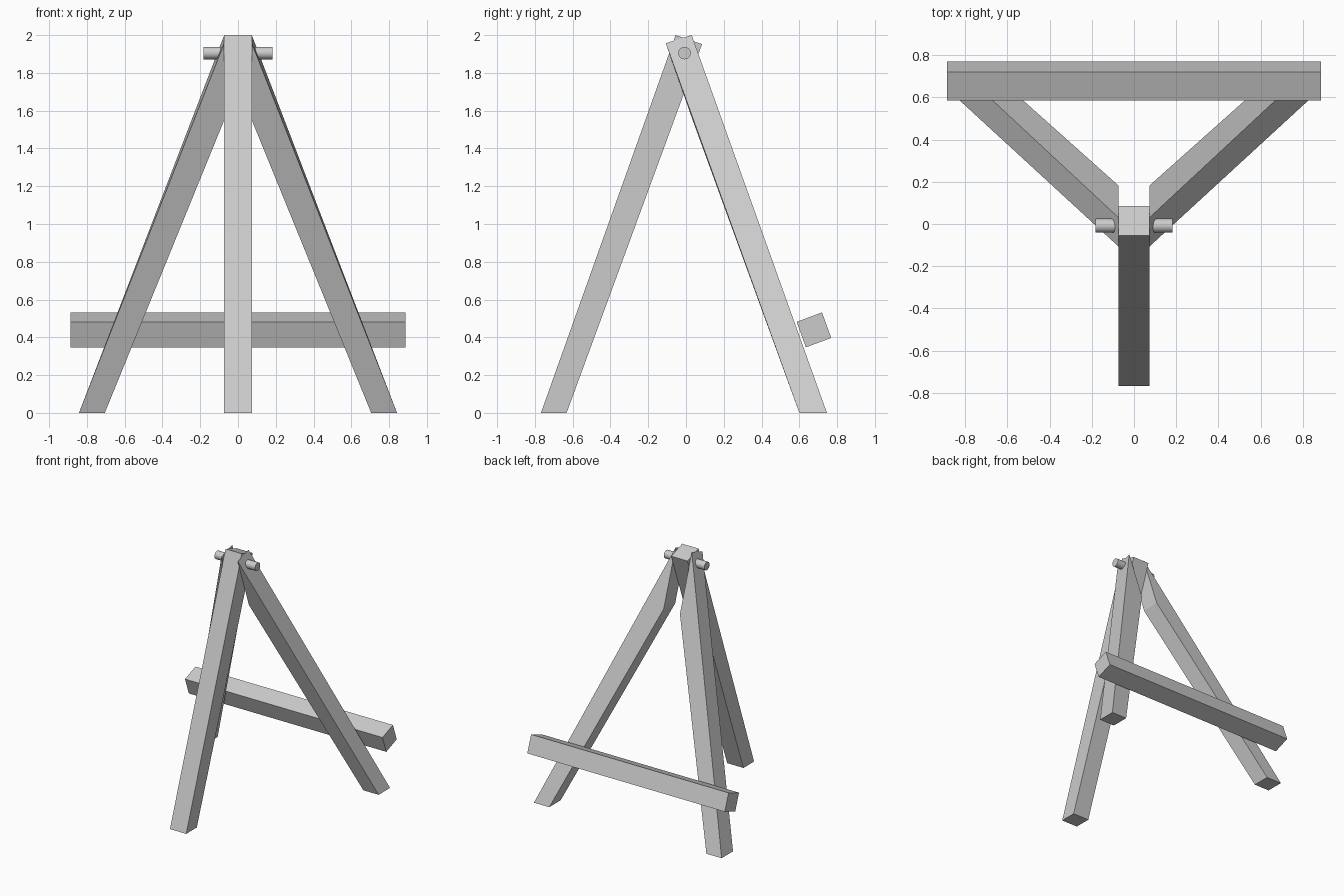
import bpy, bmesh
from math import pi
from mathutils import Matrix

if "Cube" in bpy.data.objects:
    bpy.data.objects.remove(bpy.data.objects["Cube"])


def make(name, bm):
    bmesh.ops.recalc_face_normals(bm, faces=bm.faces)
    me = bpy.data.meshes.new(name)
    bm.to_mesh(me)
    bm.free()
    ob = bpy.data.objects.new(name, me)
    bpy.context.collection.objects.link(ob)
    return ob


def loft(name, start, end):
    """Closed solid between two matching loops of points."""
    bm = bmesh.new()
    a = [bm.verts.new(p) for p in start]
    b = [bm.verts.new(p) for p in end]
    n = len(a)
    bm.faces.new(a)
    bm.faces.new(b[::-1])
    for i in range(n):
        j = (i + 1) % n
        bm.faces.new((a[i], b[i], b[j], a[j]))
    return make(name, bm)


def beam_x(name, profile, half):
    """Side profile (y, z) extruded across x."""
    return loft(name, [(-half, y, z) for y, z in profile],
                [(half, y, z) for y, z in profile])


# Front leg, leaning back with a square-cut top
beam_x("front_leg", [(-0.768, 0), (-0.632, 0), (0.085, 1.952), (-0.055, 2.0)], 0.073)

# Splayed back legs, mitred flat against the sides of the front leg
foot = [(0.705, 0.6, 0), (0.842, 0.6, 0), (0.842, 0.746, 0), (0.705, 0.746, 0)]
top = [(0.073, 0.035, 1.55), (0.073, -0.107, 1.957),
       (0.073, 0.03, 2.0), (0.073, 0.182, 1.56)]
for side, s in (("left", -1), ("right", 1)):
    loft("back_leg_" + side, [(s * x, y, z) for x, y, z in foot],
         [(s * x, y, z) for x, y, z in top])

# Cross bar resting on the back of the rear legs
beam_x("cross_bar", [(0.586, 0.482), (0.635, 0.347), (0.769, 0.397), (0.72, 0.532)], 0.886)

# Hinge peg through the top
bm = bmesh.new()
bmesh.ops.create_cone(bm, cap_ends=True, segments=32, radius1=0.033, radius2=0.033,
                      depth=0.364,
                      matrix=Matrix.Translation((0, -0.008, 1.905)) @ Matrix.Rotation(pi / 2, 4, 'Y'))
peg = make("hinge_peg", bm)
bpy.context.view_layer.objects.active = peg
peg.select_set(True)
bpy.ops.object.shade_smooth_by_angle()
